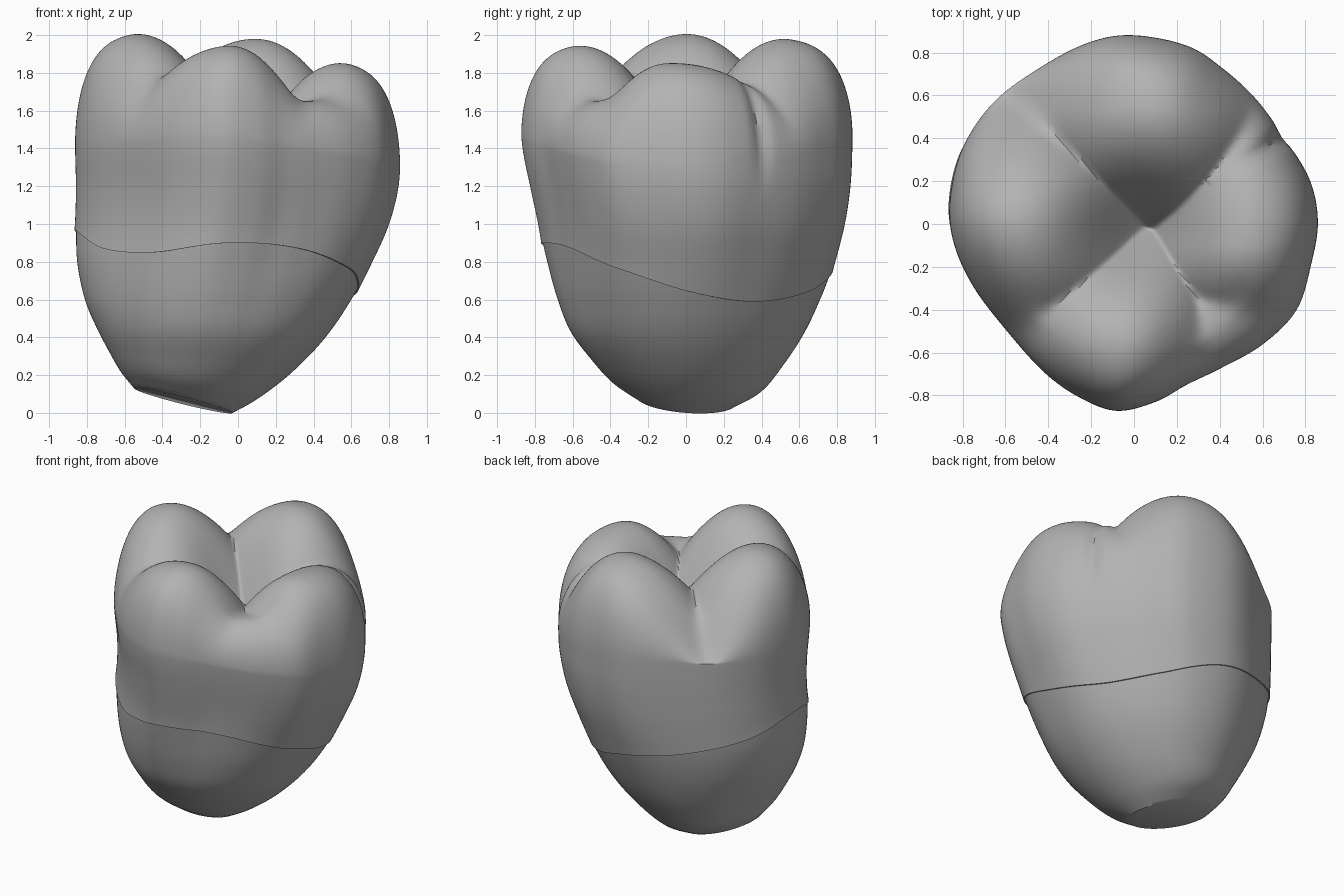
import bpy
import bmesh
import math
from mathutils import Vector

cube = bpy.data.objects.get("Cube")
if cube:
    bpy.data.objects.remove(cube, do_unlink=True)

COLUMNS = 192
POWER = 7

# Widest outline of the crown, counter-clockwise from +x
OUTLINE = [(.86, 0), (.82, .2), (.7, .4), (.57, .58), (.42, .72), (.25, .83),
           (0, .88), (-.2, .85), (-.42, .74), (-.65, .57), (-.8, .35), (-.86, .1),
           (-.84, -.1), (-.75, -.3), (-.6, -.5), (-.42, -.7), (-.25, -.82), (-.08, -.88),
           (.1, -.84), (.25, -.76), (.4, -.69), (.6, -.58), (.76, -.42), (.83, -.2)]

# Body sections: z, x min, x max, y min, y max, tilt along x
SECTIONS = [Vector(s) for s in (
    (.065, -.55, -.03, -.26, .26, .25), (.145, -.62, .1, -.39, .4, .2),
    (.265, -.68, .28, -.5, .51, .115), (.42, -.745, .46, -.61, .62, .04),
    (.6, -.81, .6, -.68, .71, 0), (.8, -.85, .71, -.735, .785, 0),
    (1, -.855, .8, -.78, .84, 0), (1.2, -.855, .85, -.825, .87, 0),
    (1.4, -.86, .86, -.865, .88, 0), (1.6, -.86, .86, -.88, .88, 0))]

# Height of the neck line at equal angles of 30 degrees from +x
NECK = [.64, .59, .63, .74, .81, .89, .97, .87, .85, .9, .87, .76]

# Cusps: x, y, peak, then falloff towards -x, +x, -y, +y
CUSPS = [(.1, .55, 1.99, 1.2, 1.6, 1.4, .1),
         (-.58, 0, 2.02, .1, 1.2, 1.2, 1.6),
         (.6, -.1, 1.87, 1.3, .1, 2.2, .5),
         (-.04, -.62, 1.96, 1.0, 2.3, .1, 1.1),
         (.48, -.53, 1.68, .8, .1, .1, .8)]


def smooth(value, low, high):
    t = min(1, max(0, (value - low) / (high - low)))
    return t * t * (3 - 2 * t)


def loop_spline(points, t):
    """Smooth closed curve; t counts points."""
    i = math.floor(t)
    f = t - i
    a, b, c, d = (Vector(points[(i + k) % len(points)]) for k in (-1, 0, 1, 2))
    return b + (c - a) * (f / 2) + (2 * a - 5 * b + 4 * c - d) * (f * f / 2) \
        + (3 * b - a - 3 * c + d) * (f ** 3 / 2)


def section_slope(i):
    low, high = SECTIONS[max(i - 1, 0)], SECTIONS[min(i + 1, len(SECTIONS) - 1)]
    return (high - low) / (high[0] - low[0])


def section(z):
    """Body section at height z, smoothly interpolated."""
    i = sum(z >= s[0] for s in SECTIONS[1:-1])
    a, b = SECTIONS[i], SECTIONS[i + 1]
    gap = b[0] - a[0]
    f = (z - a[0]) / gap
    blend = f * f * (3 - 2 * f)
    return a.lerp(b, blend) + section_slope(i) * (gap * f * (1 - f) ** 2) \
        - section_slope(i + 1) * (gap * f * f * (1 - f))


def side_groove(x, y, z):
    """Shrink factor of the groove running down the side."""
    angle = math.atan2(y, x)
    depth = .045 * smooth(z, 1.1, 1.6)
    return 1 - depth * math.exp(-((angle - .53) / .055) ** 2)


def body_point(rim, z, outset=0):
    _, x0, x1, y0, y1, tilt = section(z)
    shape = Vector((rim.x / .86, rim.y / .88))
    shape = shape.normalized().lerp(shape, smooth(z, .1, 1.2))
    hx, hy = (x1 - x0) / 2 + outset, (y1 - y0) / 2 + outset
    x, y = (x0 + x1) / 2 + shape.x * hx, (y0 + y1) / 2 + shape.y * hy
    g = side_groove(x, y, z)
    return Vector((x * g, y * g, z - tilt * (shape.x * hx + .3 * shape.y * hy)))


def shoulder(rim):
    """Height where the flank starts to round over."""
    return 1.36 - .07 * rim.x + .13 * rim.y ** 2


def chewing_height(x, y):
    """Cusps joined by sharp fissures inside and soft saddles at the rim."""
    heights = []
    for cx, cy, peak, left, right, front, back in CUSPS:
        dx, dy = x - cx, y - cy
        heights.append(peak - (left if dx < 0 else right) * dx * dx
                       - (front if dy < 0 else back) * dy * dy)
    crease = math.exp(-((math.atan2(y, x) - .55) / .3) ** 2)
    sharp = 90 - 72 * smooth(math.hypot(x, y), .35, .65) * (1 - crease)
    top = max(heights)
    joined = top + math.log(sum(math.exp(sharp * (h - top)) for h in heights)) / sharp
    return joined - .15 * math.exp(-(x * x + (y + .03) ** 2) / .06)


def dome_point(rim, s, rise):
    start = shoulder(rim)
    base = body_point(rim, start)
    x, y = base.x * s, base.y * s
    z = start + (chewing_height(x, y) - start) * rise
    g = side_groove(x, y, z) / side_groove(x, y, start) if s > .5 else 1
    return Vector((x * g, y * g, z))


def build(name, rings, material, cap_bottom=False, top=None):
    bm = bmesh.new()
    grid = [[bm.verts.new(p) for p in ring] for ring in rings]
    for low, high in zip(grid, grid[1:]):
        for i in range(COLUMNS):
            j = (i + 1) % COLUMNS
            bm.faces.new((low[i], low[j], high[j], high[i]))
    if cap_bottom:
        bm.faces.new(grid[0][::-1])
    if top:
        centre = bm.verts.new(top)
        for i in range(COLUMNS):
            bm.faces.new((grid[-1][i], grid[-1][(i + 1) % COLUMNS], centre))
    mesh = bpy.data.meshes.new(name)
    bm.to_mesh(mesh)
    bm.free()
    mesh.materials.append(material)
    obj = bpy.data.objects.new(name, mesh)
    bpy.context.collection.objects.link(obj)
    bpy.ops.object.select_all(action='DESELECT')
    obj.select_set(True)
    bpy.context.view_layer.objects.active = obj
    bpy.ops.object.shade_smooth_by_angle(angle=math.radians(40))


grey = bpy.data.materials.new("plain_grey")
grey.use_nodes = True
grey.diffuse_color = (.45, .45, .45, 1)
grey.node_tree.nodes["Principled BSDF"].inputs["Base Color"].default_value = (.45, .45, .45, 1)

# Shared columns: outline point and neck height
rims = [loop_spline(OUTLINE, i * len(OUTLINE) / COLUMNS) for i in range(COLUMNS)]
neck_points = [(h, 0) for h in NECK]
necks = [loop_spline(neck_points, math.atan2(r.y, r.x) / math.tau * len(NECK)).x for r in rims]
columns = list(zip(rims, necks))

# Root stump, from the tilted flat base to just inside the crown
bottom = SECTIONS[0][0]
root = []
for k in range(41):
    root.append([body_point(r, bottom + (n + .01 - bottom) * k / 40) for r, n in columns])
build("tooth_root", root, grey, cap_bottom=True)

# Crown: neck lip, flank, rounded shoulder, cusps
crown = [[body_point(r, n, -.005) for r, n in columns]]
for k in range(31):
    ring = []
    for r, n in columns:
        z = n + (shoulder(r) - n) * k / 30
        ring.append(body_point(r, z, .009 * math.exp((n - z) / .12) * (1 - k / 30)))
    crown.append(ring)
for k in range(1, 31):
    phi = math.radians(78) * k / 30
    s = math.cos(phi) ** (2 / POWER)
    crown.append([dome_point(r, s, math.sin(phi)) for r in rims])
for k in range(1, 45):
    s_in = s * (1 - k / 45)
    crown.append([dome_point(r, s_in, math.sqrt(1 - s_in ** POWER)) for r in rims])
build("tooth_crown", crown, grey, top=(0, 0, chewing_height(0, 0)))
